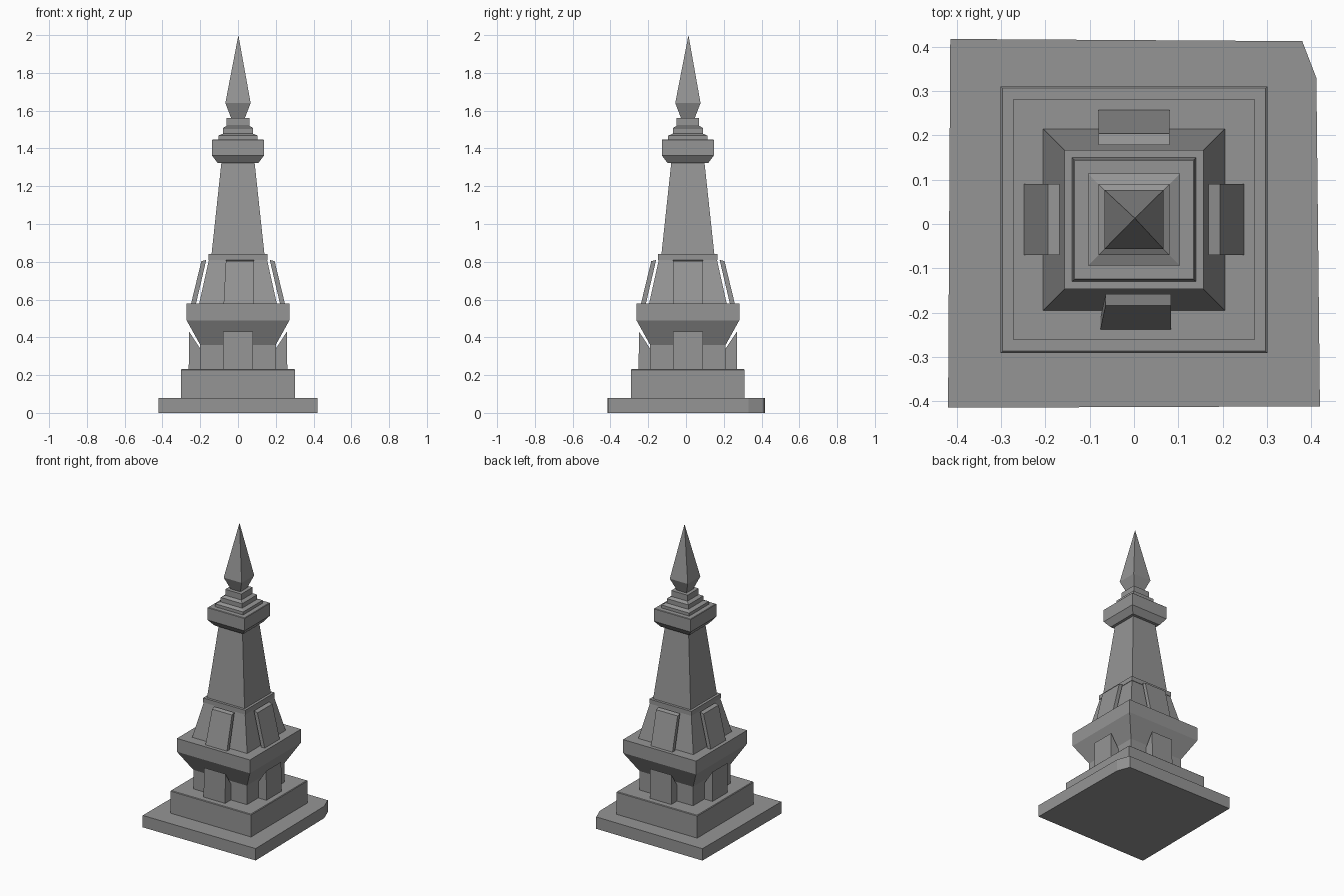
import bpy
import bmesh
from mathutils import Matrix, Vector
from math import pi

if "Cube" in bpy.data.objects:
    bpy.data.objects.remove(bpy.data.objects["Cube"])

CY = 0.01  # the tower sits slightly towards the back of its base slab

stone = bpy.data.materials.new("dark_stone")
stone.diffuse_color = (0.3, 0.3, 0.3, 1)
stone.use_nodes = True
stone.node_tree.nodes["Principled BSDF"].inputs["Base Color"].default_value = stone.diffuse_color


def finish(name, bm):
    bmesh.ops.recalc_face_normals(bm, faces=bm.faces)
    me = bpy.data.meshes.new(name)
    bm.to_mesh(me)
    bm.free()
    me.materials.append(stone)
    ob = bpy.data.objects.new(name, me)
    bpy.context.collection.objects.link(ob)
    return ob


def loft(name, rings):
    """Skin a stack of equal-length 3D rings; a one-point last ring is an apex."""
    bm = bmesh.new()
    vs = [[bm.verts.new(p) for p in r] for r in rings]
    n = len(vs[0])
    for a, b in zip(vs, vs[1:]):
        for i in range(n):
            j = (i + 1) % n
            if len(b) == 1:
                bm.faces.new((a[i], a[j], b[0]))
            else:
                bm.faces.new((a[i], a[j], b[j], b[i]))
    bm.faces.new(vs[0][::-1])
    if len(vs[-1]) > 1:
        bm.faces.new(vs[-1])
    return finish(name, bm)


def square(h, z):
    if h == 0:
        return [(0.002, CY + 0.003, z)]
    return [(x * h, CY + y * h, z) for x, y in ((-1, -1), (1, -1), (1, 1), (-1, 1))]


def tier(name, profile):
    return loft(name, [square(h, z) for h, z in profile])


def four_panels(name, profile, half_width, front_skew=0.0):
    """Extrude a (distance, z) profile sideways and repeat on the four sides.
    front_skew tips the left edge of the front panel inwards at the top."""
    z0 = profile[0][1]
    z1 = max(z for d, z in profile)
    for k, side in enumerate(("front", "right", "back", "left")):
        rot = Matrix.Translation((0, CY, 0)) @ Matrix.Rotation(k * pi / 2, 4, 'Z')
        skew = front_skew if k == 0 else 0.0
        shift = front_skew / 3 if k == 0 else 0.0
        left = [rot @ Vector((shift - half_width + skew * (z - z0) / (z1 - z0), -d, z))
                for d, z in profile]
        right = [rot @ Vector((shift + half_width, -d, z)) for d, z in profile]
        loft(f"{side}_{name}", [left, right])


# Base slab with one chipped corner
outline = [(-0.42, -0.415), (0.42, -0.412), (0.412, 0.33), (0.38, 0.413), (-0.415, 0.418)]
loft("base_slab", [[(x, y, z) for x, y in outline] for z in (0, 0.08)])

# Plinth with a softened top edge
tier("plinth", [(0.301, 0.08), (0.301, 0.228), (0.297, 0.232)])

# Lower body flaring into a wide cornice
tier("lower_body", [(0.2, 0.23), (0.2, 0.36), (0.272, 0.49), (0.272, 0.58)])

# Buttresses under the flare, tops cut to follow its slope
four_panels("buttress", [(0.19, 0.23), (0.261, 0.23), (0.259, 0.43), (0.19, 0.325)], 0.08)

# Middle tier with a thin lip
tier("middle_tier", [(0.205, 0.58), (0.154, 0.81), (0.157, 0.81), (0.157, 0.84)])

# Leaning panels standing just off the middle tier
four_panels("leaning_panel", [(0.222, 0.58), (0.248, 0.58), (0.194, 0.803), (0.168, 0.81)],
            0.08, front_skew=0.012)

# Tall tapered shaft
tier("shaft", [(0.14, 0.84), (0.088, 1.325)])

# Capital with chamfered underside
tier("capital", [(0.107, 1.322), (0.137, 1.362), (0.137, 1.445), (0.134, 1.448)])

# Stepped neck above the capital
tier("stepped_neck", [(0.104, 1.447), (0.104, 1.468), (0.08, 1.478), (0.08, 1.508),
                      (0.06, 1.52), (0.06, 1.56)])

# Pointed finial
tier("spire", [(0.036, 1.56), (0.067, 1.64), (0, 2.0)])
